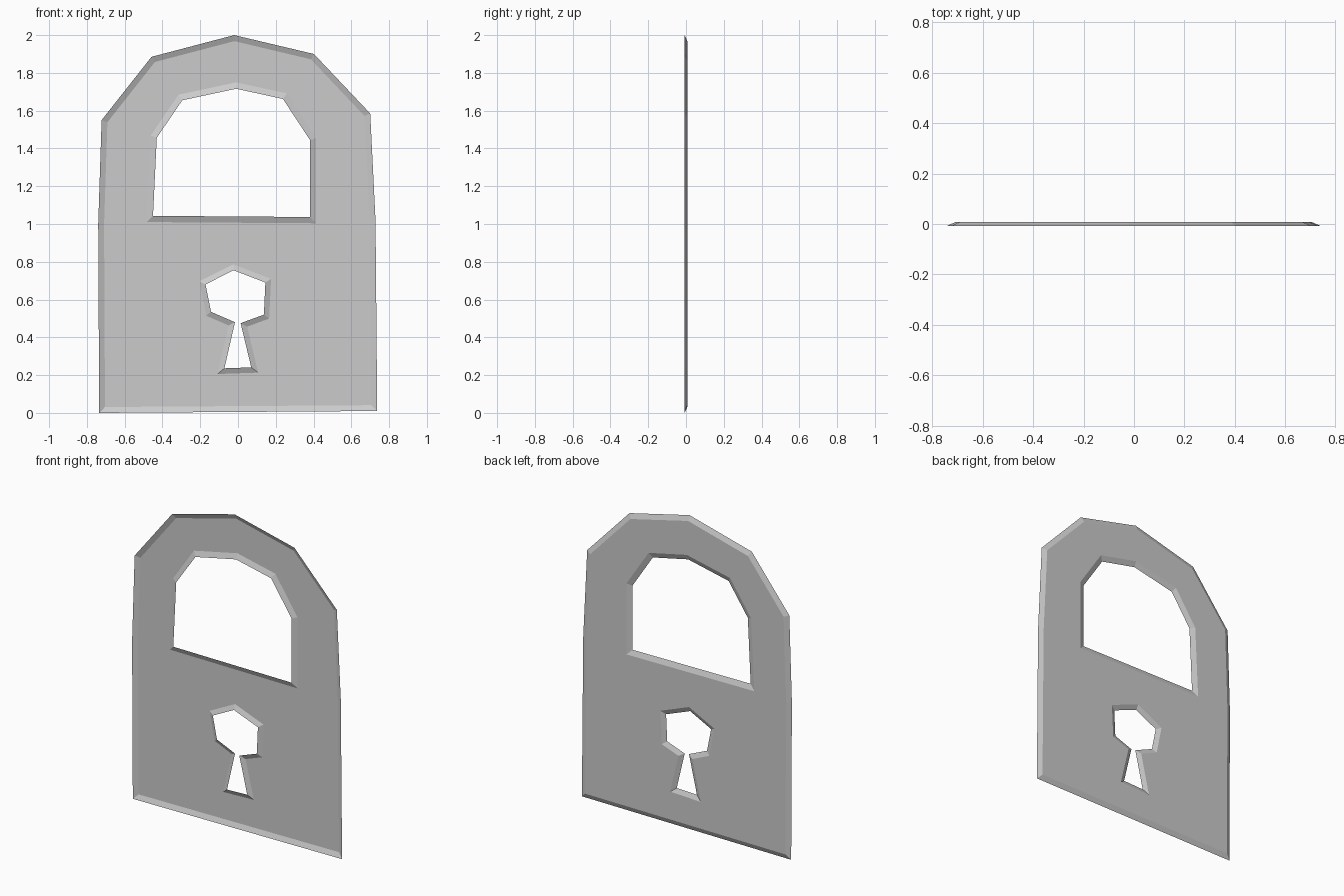
import bpy, bmesh
from mathutils import Vector

if "Cube" in bpy.data.objects:
    bpy.data.objects.remove(bpy.data.objects["Cube"])

FRONT, BACK = -0.007, 0.007  # rims sit forward, the flat face sits back

# Rim outlines (x, z), clockwise seen from the front
outer = [(-.735, 0), (-.74, 1.0), (-.722, 1.55), (-.458, 1.885), (-.02, 2.0),
         (.402, 1.90), (.70, 1.585), (.728, 1.02), (.737, .01)]
shackle_hole = [(-.45, 1.043), (-.43, 1.457), (-.295, 1.655), (-.01, 1.716),
                (.238, 1.662), (.381, 1.445), (.381, 1.037)]
keyhole = [(-.024, .755), (.145, .69), (.137, .52), (.014, .475), (.07, .241),
           (-.072, .236), (-.016, .48), (-.143, .535), (-.172, .68)]


def offset(points, d):
    """Mitred offset of a clockwise outline; positive d grows it."""
    pts = [Vector(p) for p in points]
    result = []
    for i, p in enumerate(pts):
        a = (p - pts[i - 1]).normalized()
        b = (pts[(i + 1) % len(pts)] - p).normalized()
        na, nb = Vector((-a.y, a.x)), Vector((-b.y, b.x))
        result.append(p + (na + nb) * d / (1 + na.dot(nb)))
    return result


bm = bmesh.new()
flat_edges = []

# Sloped bands around the outside and both openings
for outline, d in ((outer, -.031), (shackle_hole, .033), (keyhole, .029)):
    rim = [bm.verts.new((x, FRONT, z)) for x, z in outline]
    flat = [bm.verts.new((x, BACK, z)) for x, z in offset(outline, d)]
    n = len(rim)
    for i in range(n):
        j = (i + 1) % n
        bm.faces.new((rim[i], rim[j], flat[j], flat[i]))
        flat_edges.append(bm.edges.get((flat[i], flat[j])))

# Flat face between the bands
bmesh.ops.triangle_fill(bm, edges=flat_edges, use_beauty=True, normal=(0, -1, 0))
bmesh.ops.recalc_face_normals(bm, faces=bm.faces[:])
if sum(f.normal.y * f.calc_area() for f in bm.faces) > 0:
    bmesh.ops.reverse_faces(bm, faces=bm.faces[:])

mesh = bpy.data.meshes.new("padlock_plate")
bm.to_mesh(mesh)
bm.free()
bpy.context.collection.objects.link(bpy.data.objects.new("padlock_plate", mesh))
